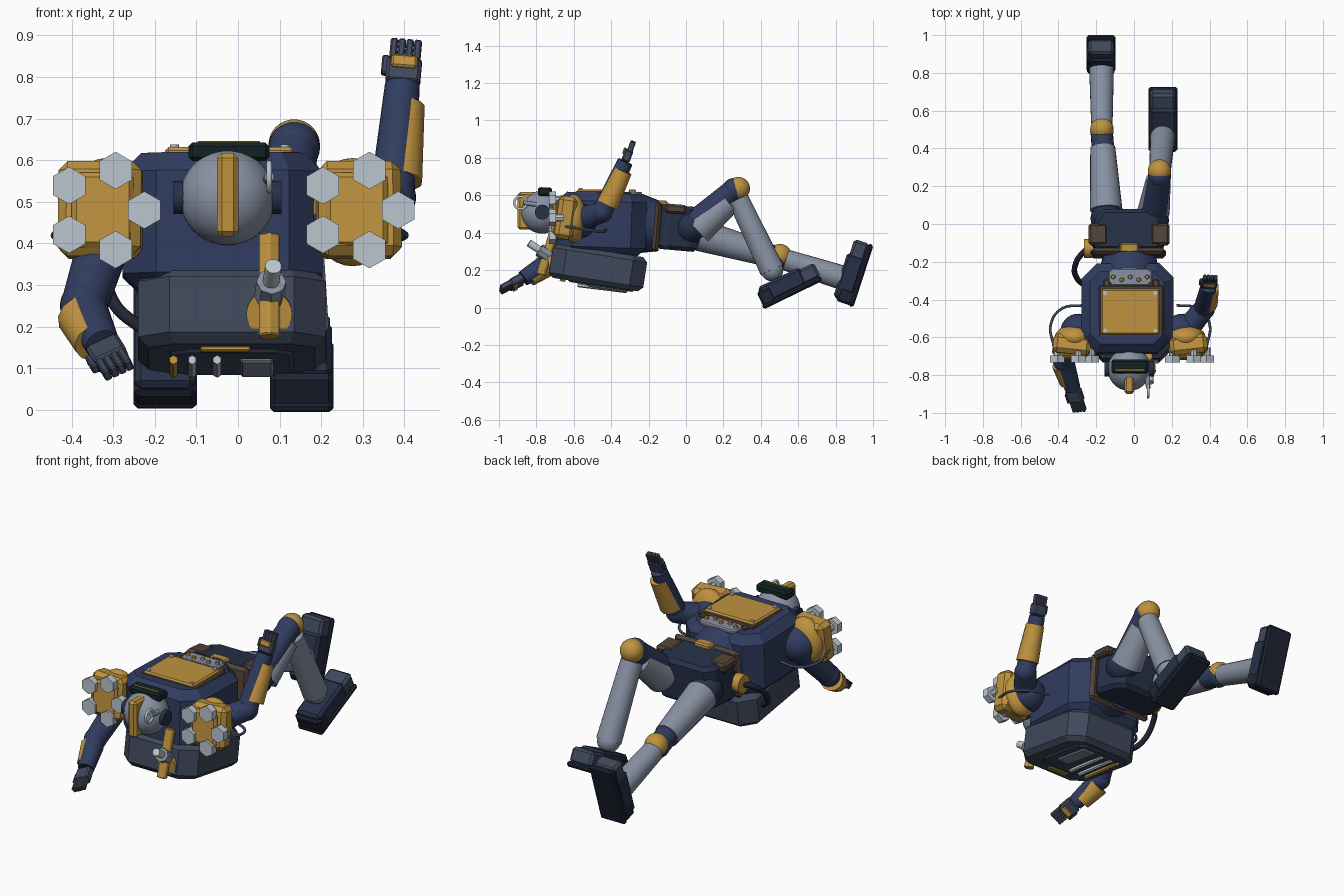
import bpy, bmesh
from math import radians, cos, sin, pi
from mathutils import Vector, Matrix, Euler

if "Cube" in bpy.data.objects:
    bpy.data.objects.remove(bpy.data.objects["Cube"])

COL = dict(blue=(.03, .046, .115), navy=(.02, .03, .065), gold=(.52, .29, .05), steel=(.25, .29, .37),
           light=(.5, .56, .62), slate=(.05, .065, .105), dark=(.014, .018, .035), brown=(.085, .055, .038),
           visor=(.006, .016, .018))
MAT = {}
for k, c in COL.items():
    MAT[k] = bpy.data.materials.new(k)
    MAT[k].diffuse_color = (*c, 1)


def finish(name, bm, col, smooth=True, bevel=0):
    bmesh.ops.recalc_face_normals(bm, faces=bm.faces)
    me = bpy.data.meshes.new(name)
    bm.to_mesh(me)
    bm.free()
    if smooth:
        me.shade_smooth()
        me.set_sharp_from_angle(angle=radians(35))
    me.materials.append(MAT[col])
    ob = bpy.data.objects.new(name, me)
    bpy.context.collection.objects.link(ob)
    if bevel:
        m = ob.modifiers.new('bevel', 'BEVEL')
        m.width, m.segments, m.limit_method, m.angle_limit = bevel, 1, 'ANGLE', radians(50)
    return ob


def box(name, loc, size, col, bevel=.008, rot=(0, 0, 0), cham=0, mat=None):
    """Box whose upright edges can be cut to an octagon."""
    bm = bmesh.new()
    x, y, z = (s / 2 for s in size)
    c = cham
    if c:
        pts = [(x-c, y), (x, y-c), (x, c-y), (x-c, -y), (c-x, -y), (-x, c-y), (-x, y-c), (c-x, y)]
    else:
        pts = [(x, y), (x, -y), (-x, -y), (-x, y)]
    f = bm.faces.new([bm.verts.new((a, b, -z)) for a, b in pts])
    ext = bmesh.ops.extrude_face_region(bm, geom=[f])['geom']
    bmesh.ops.translate(bm, vec=(0, 0, 2*z), verts=[v for v in ext if isinstance(v, bmesh.types.BMVert)])
    if not any(len(g.verts) == len(pts) and g.calc_center_median().z < -z*.9 for g in bm.faces):
        bm.faces.new([v for v in bm.verts if v.co.z < 0])
    ob = finish(name, bm, col, False, bevel)
    r = mat or Euler([radians(a) for a in rot]).to_matrix()
    ob.matrix_world = Matrix.Translation(loc) @ r.to_4x4()
    return ob


def rod(name, a, b, r1, col, r2=None, n=24, bevel=0):
    a, b = Vector(a), Vector(b)
    bm = bmesh.new()
    m = Matrix.Translation((a+b)/2) @ (b-a).to_track_quat('Z', 'Y').to_matrix().to_4x4()
    bmesh.ops.create_cone(bm, cap_ends=True, segments=n, radius1=r1, radius2=r1 if r2 is None else r2,
                          depth=(b-a).length, matrix=m)
    return finish(name, bm, col, n > 8, bevel)


def ball(name, loc, r, col, scale=(1, 1, 1)):
    bm = bmesh.new()
    bmesh.ops.create_uvsphere(bm, u_segments=28, v_segments=16, radius=r,
                              matrix=Matrix.Translation(loc) @ Matrix.Diagonal((*scale, 1)))
    return finish(name, bm, col)


def hose(name, pts, r, col, cyclic=False):
    cu = bpy.data.curves.new(name, 'CURVE')
    cu.dimensions, cu.bevel_depth, cu.bevel_resolution, cu.use_fill_caps = '3D', r, 3, True
    s = cu.splines.new('BEZIER')
    s.bezier_points.add(len(pts)-1)
    for p, q in zip(s.bezier_points, pts):
        p.co, p.handle_left_type, p.handle_right_type = q, 'AUTO', 'AUTO'
    s.use_cyclic_u = cyclic
    cu.materials.append(MAT[col])
    bpy.context.collection.objects.link(bpy.data.objects.new(name, cu))


# Torso, waist, pelvis
box('torso', (-.037, -.45, .445), (.48, .475, .335), 'blue', .045, (-2, 0, 0), .08)
rod('waist', (-.025, -.27, .45), (-.025, -.13, .43), .165, 'blue', .13)
box('belt', (-.03, -.155, .43), (.40, .035, .27), 'brown', .02, (-5, 0, 0))
pel = box('pelvis', (-.03, -.04, .425), (.40, .22, .24), 'navy', .02, (-5, 0, 0), .045)
for v in pel.data.vertices:
    if v.co.y > 0:
        v.co.x *= .86
for x in (-.19, .138):
    box('belt_pouch', (x, -.055, .527), (.1, .115, .05), 'brown', .012, (-5, 0, 0))
box('buckle', (-.025, -.125, .558), (.1, .05, .03), 'gold', .008)
rod('hose_port', (-.22, -.13, .4), (-.265, -.13, .4), .05, 'gold')
hose('side_hose', [(-.25, -.13, .4), (-.305, -.2, .36), (-.3, -.29, .26), (-.21, -.35, .18)], .015, 'dark')

# Chest plate with corner screws, lower control panel with studs
box('chest_backing', (-.015, -.46, .61), (.34, .27, .02), 'brown', .006)
box('chest_plate', (-.02, -.465, .62), (.31, .24, .022), 'gold', .008)
for sx in (-1, 1):
    for sy in (-1, 1):
        x, y = -.02 + sx*.133, -.465 + sy*.1
        rod('chest_screw', (x, y, .63), (x, y, .638), .011, 'light', n=12)
    box('chest_strap', (-.015 + sx*.13, -.32, .607), (.035, .05, .02), 'brown', .005)
box('control_panel', (-.02, -.28, .607), (.23, .09, .022), 'steel', .006, cham=.02)
for i in range(5):
    y = -.28 - .015 * (i % 2)
    rod('panel_stud', (-.11 + i*.045, y, .61), (-.11 + i*.045, y, .63), .015, 'gold', .009, 6)

# Backpack with underside fittings
box('backpack', (-.015, -.47, .214), (.45, .51, .185), 'slate', .025, (-9, 0, 0), .075)
box('backpack_lower', (-.015, -.45, .145), (.32, .38, .07), 'slate', .02, (-9, 0, 0), .05)
box('backpack_link', (-.02, -.46, .31), (.34, .34, .1), 'navy', .02, (-5, 0, 0))
for x, c in ((-.155, 'gold'), (-.11, 'light'), (-.05, 'light')):
    rod('vent_rod', (x, -.58, .12), (x, -.32, .088), .011, c, n=6)
box('vent_plate', (.045, -.42, .108), (.08, .22, .025), 'steel', .006, (-9, 0, 0))
box('backpack_trim', (-.03, -.66, .145), (.12, .03, .012), 'gold', .003, (-9, 0, 0))

# Tool clipped on the backpack's upper end
rod('tool_socket', (.075, -.69, .235), (.075, -.735, .23), .055, 'gold')
rod('tool_handle', (.075, -.70, .42), (.075, -.775, .175), .028, 'gold', n=6, bevel=.004)
rod('tool_nozzle', (.075, -.74, .28), (.085, -.84, .345), .02, 'light')
rod('tool_collar', (.075, -.73, .272), (.08, -.785, .308), .036, 'steel', n=8)

# Head
H = Vector((-.025, -.768, .51))
rod('neck', (-.025, -.64, .5), (-.025, -.71, .505), .07, 'navy')
ball('helmet', H, .115, 'steel')
box('helmet_crest', (-.025, -.85, .517), (.052, .1, .2), 'gold', .012)
box('visor', (-.022, -.755, .62), (.195, .075, .045), 'visor', .01)
box('visor_slit', (-.022, -.772, .643), (.15, .008, .005), 'gold', .001)
for s in (-1, 1):
    rod('ear_cap', H + Vector((s*.085, 0, 0)), H + Vector((s*.13, 0, 0)), .04, 'navy')
hose('helmet_ring', [(.075, -.885 + .033*cos(a*pi/4), .56 + .033*sin(a*pi/4)) for a in range(8)], .007, 'light', True)
rod('ring_mount', (.07, -.8, .55), (.075, -.87, .56), .012, 'steel')

# Shoulders: dome, faceted pad and five hex bolts
for cx, s in ((-.325, -1), (.285, 1)):
    C = Vector((cx, -.6, .475))
    ball('shoulder_joint', C + Vector((-s*.03, .03, -.01)), .095, 'blue')
    ball('shoulder_dome', C + Vector((-s*.01, 0, 0)), .13, 'gold', (.8, .52, 1))
    box('shoulder_pad', C + Vector((s*.005, -.05, .005)), (.2, .10, .23), 'gold', .022, (-8, 0, s*6))
    box('shoulder_face', C + Vector((0, -.1, .005)), (.15, .03, .18), 'gold', .012, (-4, 0, 0))
    for i in range(5):
        a = 2*pi*i/5
        p = C + Vector((.1*cos(a), -.095, .1*sin(a) + .005))
        rod('bolt_shaft', p + Vector((0, .04, 0)), p, .02, 'light', n=8)
        rod('shoulder_bolt', p, p + Vector((0, -.038, 0)), .045, 'light', n=6)
    hose('shoulder_cable', [C + Vector(q) for q in ((s*.1, -.05, -.04), (s*.115, .07, -.06),
                            (s*.06, .15, -.07), (-s*.06, .17, -.06))], .007, 'slate')


def hand(w, t, side):
    """Palm, four fingers, thumb and knuckle plate from wrist w towards tip t."""
    w, t = Vector(w), Vector(t)
    L = (t-w).length
    z = (t-w).normalized()
    x = (Vector(side) - z*z.dot(Vector(side))).normalized()
    y = z.cross(x)
    m = Matrix((x, y, z)).transposed()
    box('palm', w + z*L*.3, (.084, .046, L*.55), 'slate', .008, mat=m)
    for i in range(4):
        box('finger', w + x*(i-1.5)*.019 + z*L*.74 + y*.004, (.018, .03, L*.5), 'slate', .004, mat=m)
    box('thumb', w - x*.045 + z*L*.4, (.018, .025, L*.4), 'slate', .004, mat=m)
    box('knuckle_plate', w + z*L*.45 - y*.024, (.062, .014, .032), 'gold', .005, mat=m)


# Arms: shoulder, elbow, wrist, fingertip, outward cuff shift
for S, E, W, T, off, side in (
        ((-.31, -.56, .44), (-.37, -.725, .25), (-.325, -.87, .155), (-.285, -.99, .09), (-.012, .005, -.012), (1, 0, .4)),
        ((.27, -.57, .47), (.37, -.45, .51), (.395, -.325, .78), (.405, -.285, .89), (.01, .012, 0), (1, 0, 0))):
    S, E, W, T, off = map(Vector, (S, E, W, T, off))
    rod('upper_arm', S, E, .065, 'blue', .056)
    ball('elbow', E, .058, 'blue')
    rod('forearm', E, W, .054, 'blue', .042)
    rod('forearm_cuff', E.lerp(W, .15) + off, E.lerp(W, .82) + off, .06, 'gold', .049, n=12)
    hand(W, T, side)

# Legs: hip, knee, ankle, thigh shell shift, knee cap shift, foot centre, foot pitch
for Hp, K, A, off, up, F, ang in (
        ((-.145, .03, .40), (-.17, .49, .268), (-.172, .85, .155), (0, 0, 0), (0, .012, .01), (-.175, .887, .187), 72),
        ((.10, .02, .43), (.135, .255, .63), (.152, .46, .2), (0, .022, -.03), (0, .025, .006), (.153, .545, .125), 26)):
    Hp, K, A, off, up, F = map(Vector, (Hp, K, A, off, up, F))
    ball('hip', Hp, .085, 'navy')
    rod('thigh', Hp, K, .07, 'blue', .058)
    rod('thigh_shell', Hp.lerp(K, .1) + off, Hp.lerp(K, .82) + off*.9, .086, 'steel', .066)
    ball('knee', K, .062, 'blue')
    ball('knee_cap', K + up, .062, 'gold')
    rod('shin', K.lerp(A, .12), A, .057, 'steel', .066)
    ball('ankle', A, .06, 'steel')
    R = Matrix.Rotation(radians(ang), 3, 'X')
    box('foot', F + R @ Vector((0, -.03, .005)), (.145, .25, .10), 'navy', .014, mat=R)
    box('toe', F + R @ Vector((0, .115, 0)), (.135, .12, .085), 'slate', .014, mat=R)
    box('sole', F + R @ Vector((0, 0, -.05)), (.152, .35, .03), 'dark', .01, mat=R)
    box('heel', F + R @ Vector((0, -.13, -.01)), (.152, .08, .09), 'dark', .012, mat=R)

for m in bpy.data.materials:
    if m.users and not m.is_grease_pencil:
        m.use_nodes = True
        m.node_tree.nodes["Principled BSDF"].inputs["Base Color"].default_value = m.diffuse_color
